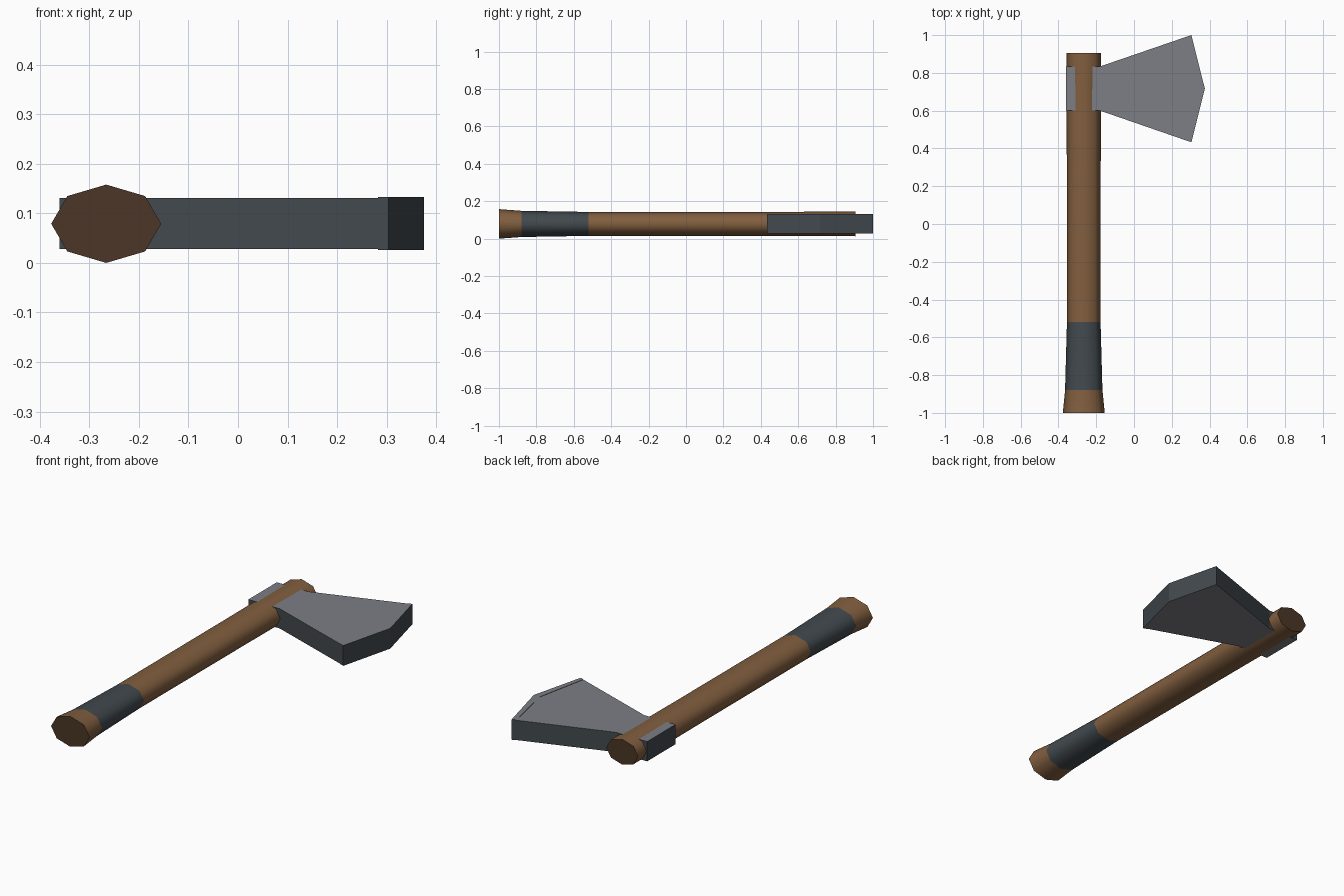
import bpy, bmesh, math

if "Cube" in bpy.data.objects:
    bpy.data.objects.remove(bpy.data.objects["Cube"])


def material(name, rgb):
    m = bpy.data.materials.new(name)
    m.diffuse_color = (*rgb, 1)
    m.use_nodes = True
    m.node_tree.nodes["Principled BSDF"].inputs["Base Color"].default_value = m.diffuse_color
    return m


WOOD = material("brown wood", (0.223, 0.114, 0.050))
END = material("dark end grain", (0.069, 0.037, 0.019))
STEEL = material("grey steel", (0.205, 0.210, 0.232))
DARK = material("dark grey", (0.054, 0.067, 0.076))


def finish(bm, name, mats):
    bmesh.ops.recalc_face_normals(bm, faces=bm.faces[:])
    mesh = bpy.data.meshes.new(name)
    bm.to_mesh(mesh)
    bm.free()
    for m in mats:
        mesh.materials.append(m)
    obj = bpy.data.objects.new(name, mesh)
    bpy.context.collection.objects.link(obj)
    return obj


# handle: flattened octagon rings along y, with a dark grip band
CX, CZ = -0.266, 0.079
RINGS = [(-1.0, 0.111, 0.079), (-0.88, 0.099, 0.070), (-0.52, 0.089, 0.064),
         (0.36, 0.090, 0.064), (0.905, 0.092, 0.066)]
bm = bmesh.new()
loops = []
for y, rx, rz in RINGS:
    loops.append([bm.verts.new((CX + rx * math.cos(i * math.pi / 4), y,
                                CZ + rz * math.sin(i * math.pi / 4))) for i in range(8)])
for k in range(len(loops) - 1):
    a, b = loops[k], loops[k + 1]
    for i in range(8):
        j = (i + 1) % 8
        f = bm.faces.new((a[i], a[j], b[j], b[i]))
        f.smooth = True
        f.material_index = 1 if k == 1 else 0
for ring in (loops[0], loops[-1]):
    f = bm.faces.new(ring)
    f.material_index = 2
    for e in f.edges:
        e.smooth = False
finish(bm, "handle", [WOOD, DARK, END])


def plate(name, outline, z0, z1):
    """Extruded outline: steel on the flat sides, dark around the rim."""
    bm = bmesh.new()
    base = bm.faces.new([bm.verts.new((x, y, z0)) for x, y in outline])
    ext = bmesh.ops.extrude_face_region(bm, geom=[base], use_keep_orig=True)
    for v in ext["geom"]:
        if isinstance(v, bmesh.types.BMVert):
            v.co.z = z1
    bm.normal_update()
    for f in bm.faces:
        f.material_index = 0 if abs(f.normal.z) > 0.5 else 1
    return finish(bm, name, [STEEL, DARK])


# axe head: block through the handle flaring out to the blade
plate("axe_head", [(-0.36, 0.60), (-0.18, 0.60), (0.303, 0.433), (0.373, 0.717),
                   (0.303, 1.0), (-0.18, 0.834), (-0.36, 0.834)], 0.028, 0.131)
# slightly raised cutting edge
plate("cutting_edge", [(0.283, 0.440), (0.304, 0.433), (0.375, 0.717), (0.304, 1.0),
                       (0.283, 0.993), (0.340, 0.717)], 0.0265, 0.1325)
